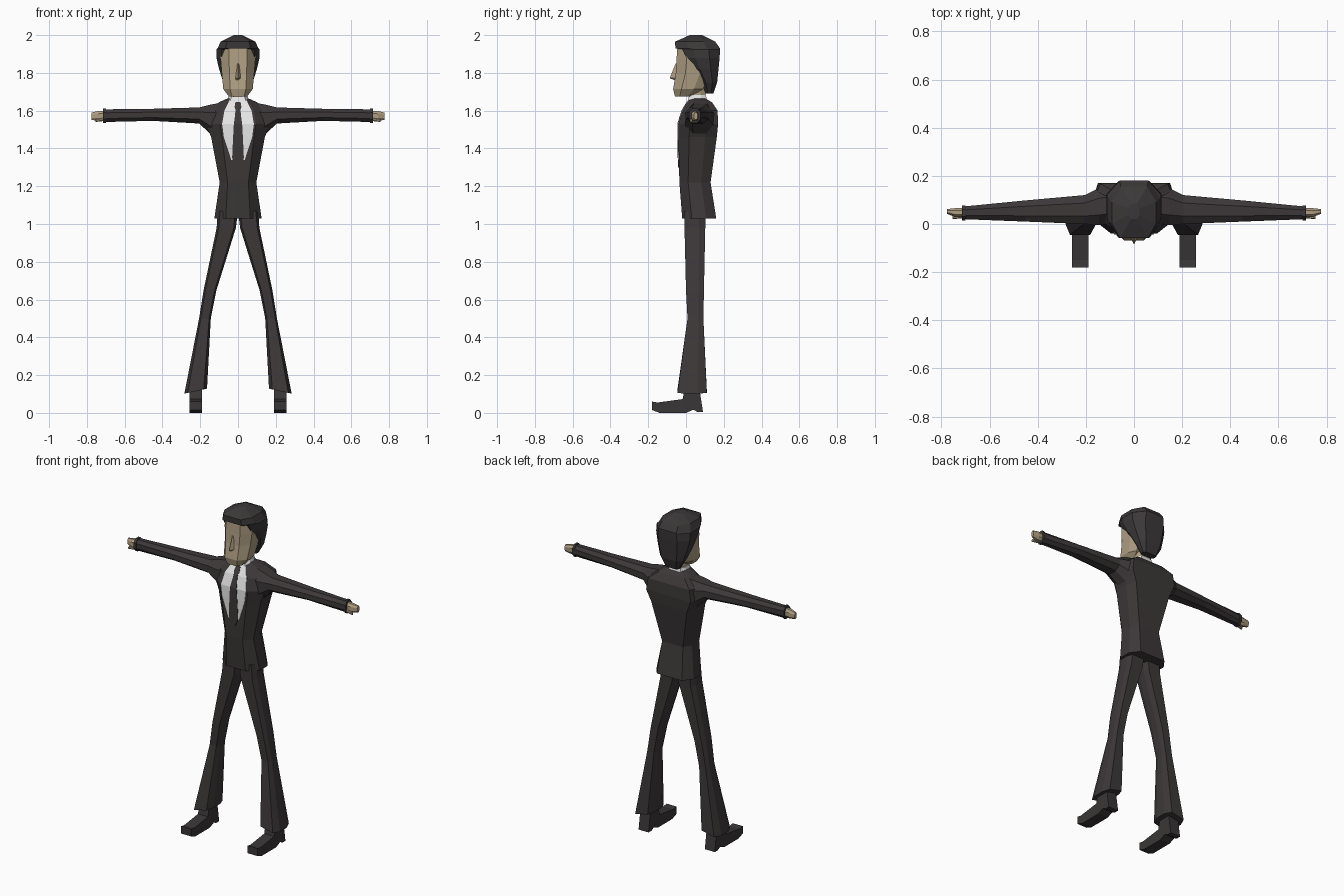
import bpy, bmesh


def material(name, rgb):
    m = bpy.data.materials.new(name)
    m.diffuse_color = (*rgb, 1)
    return m


SUIT = material("charcoal_suit", (0.046, 0.039, 0.040))
HAIR = material("dark_hair", (0.044, 0.039, 0.040))
SKIN = material("skin", (0.43, 0.345, 0.225))
WHITE = material("white_shirt", (0.80, 0.80, 0.80))
SHOE = material("shoe_leather", (0.042, 0.037, 0.038))


def loft(name, rings, mat, mirror=False):
    """Skin a list of equal-length point rings and cap both ends."""
    bm = bmesh.new()
    rows = [[bm.verts.new(p) for p in r] for r in rings]
    n = len(rows[0])
    for a, b in zip(rows, rows[1:]):
        for i in range(n):
            j = (i + 1) % n
            bm.faces.new((a[i], a[j], b[j], b[i]))
    bm.faces.new(rows[0])
    bm.faces.new(rows[-1])
    bmesh.ops.recalc_face_normals(bm, faces=bm.faces)
    me = bpy.data.meshes.new(name)
    bm.to_mesh(me)
    bm.free()
    me.materials.append(mat)
    ob = bpy.data.objects.new(name, me)
    bpy.context.collection.objects.link(ob)
    if mirror:
        mod = ob.modifiers.new("mirror", "MIRROR")
        mod.use_clip = False
        mod.use_mirror_merge = False
    return ob


def body_ring(z, front, mid, back, y0, y1, cx=0, tilt=0):
    """Eight-sided level section: half widths at front, middle and back."""
    d = y1 - y0
    half = [(front, y0), (mid, y0 + 0.28 * d), (mid, y0 + 0.7 * d), (back, y1)]
    pts = half + [(-x, y) for x, y in reversed(half)]
    return [(cx + x, y, z + tilt * x) for x, y in pts]


def arm_ring(x, y0, y1, z0, z1):
    """Eight-sided section across an outstretched arm."""
    cy, cz, ry, rz = (y0 + y1) / 2, (z0 + z1) / 2, (y1 - y0) / 2, (z1 - z0) / 2
    c = [(1, .45), (.45, 1), (-.45, 1), (-1, .45),
         (-1, -.45), (-.45, -1), (.45, -1), (1, -.45)]
    return [(x, cy + a * ry, cz + b * rz) for a, b in c]


# Jacket body
jacket = [
    (1.03, .065, .125, .085, -.02, .16),
    (1.22, .055, .097, .07, -.035, .13),
    (1.46, .085, .142, .12, -.04, .163),
    (1.53, .095, .17, .15, -.04, .17),
    (1.60, .085, .165, .14, -.018, .167),
    (1.645, .055, .10, .085, .008, .137),
    (1.665, .04, .055, .045, .025, .10),
]
loft("jacket", [body_ring(*r) for r in jacket], SUIT)

# Sleeves, cuffs and hands
loft("sleeve", [arm_ring(*r) for r in (
    (.10, .0, .155, 1.46, 1.64), (.145, -.005, .15, 1.475, 1.632),
    (.205, .0, .12, 1.532, 1.617), (.45, .01, .098, 1.546, 1.61),
    (.705, .02, .073, 1.54, 1.607))], SUIT, True)
loft("cuff", [arm_ring(x, .015, .077, 1.536, 1.612) for x in (.70, .714)], SUIT, True)
loft("hand", [arm_ring(*r) for r in (
    (.70, .03, .066, 1.547, 1.60), (.74, .028, .066, 1.545, 1.598),
    (.776, .042, .062, 1.552, 1.59))], SKIN, True)
loft("thumb", [arm_ring(*r) for r in (
    (.71, .024, .04, 1.545, 1.562), (.755, .02, .032, 1.54, 1.555))], SKIN, True)


# Shirt front and tie as thin plates following the jacket front
def chest_y(z):
    for a, b in zip(jacket, jacket[1:]):
        if a[0] <= z <= b[0]:
            return a[4] + (b[4] - a[4]) * (z - a[0]) / (b[0] - a[0])


def plate(name, rows, lift, mat, mirror=False):
    rings = []
    for z, x0, x1 in rows:
        f, b = chest_y(z) - lift, chest_y(z) + .002
        rings.append([(x0, f, z), (x1, f, z), (x1, b, z), (x0, b, z)])
    return loft(name, rings, mat, mirror)


plate("shirt_front", [(1.34, .028, .036), (1.40, .025, .055), (1.46, .022, .075),
                      (1.53, .018, .084), (1.60, .014, .072),
                      (1.645, .008, .05), (1.664, .005, .042)], .004, WHITE, True)
plate("tie", [(1.30, -.01, .01), (1.35, -.031, .031), (1.46, -.026, .026),
              (1.53, -.022, .022), (1.60, -.012, .012),
              (1.62, -.018, .018), (1.645, -.014, .014)], .006, SUIT)
loft("shirt_collar", [body_ring(1.64, .045, .06, .045, .005, .115),
                      body_ring(1.683, .032, .05, .035, .018, .105)], WHITE)

# Neck and head
loft("neck", [body_ring(1.64, .025, .045, .03, .015, .10),
              body_ring(1.76, .025, .045, .03, .015, .11)], SKIN)
loft("head", [body_ring(*r) for r in (
    (1.675, .032, .048, .03, -.058, .03), (1.715, .042, .078, .055, -.068, .09),
    (1.80, .045, .086, .065, -.054, .13), (1.87, .048, .092, .065, -.05, .14),
    (1.95, .048, .09, .06, -.046, .14))], SKIN)
loft("nose", [[(-w, -.045, z), (0, y, z), (w, -.045, z)] for z, w, y in (
    (1.76, .02, -.058), (1.772, .02, -.086), (1.85, .009, -.055))], SKIN)

# Hair: back and sides, then a fringe overhanging the forehead
loft("hair", [body_ring(*r) for r in (
    (1.69, .035, .045, .035, .105, .145), (1.75, .05, .078, .05, .08, .165),
    (1.82, .07, .10, .06, .035, .172), (1.88, .088, .114, .065, .0, .178),
    (1.925, .088, .113, .06, -.02, .18), (1.93, .066, .108, .06, -.056, .18),
    (1.965, .058, .092, .055, -.058, .155), (2.0, .012, .022, .012, .02, .085))], HAIR)

# Trouser legs, flared at the hem
loft("trouser_leg", [body_ring(*r) for r in (
    (.115, .042, .060, .042, -.045, .11, .224, -.22),
    (.50, .022, .031, .022, .008, .092, .175),
    (.65, .024, .034, .024, .0, .095, .148),
    (.98, .04, .051, .04, -.008, .102, .062),
    (1.07, .04, .054, .04, -.008, .105, .054))], SUIT, True)

# Shoes: side profile extruded across the foot
shoe = [(-.18, .065), (-.18, .02), (-.14, .005), (0, .005), (.04, .022), (.06, .01),
        (.09, .01), (.07, .14), (-.005, .14), (-.018, .078), (-.15, .06)]
loft("shoe", [[(x, y, max(0, z - .005)) for y, z in shoe] for x in (.19, .257)], SHOE, True)
